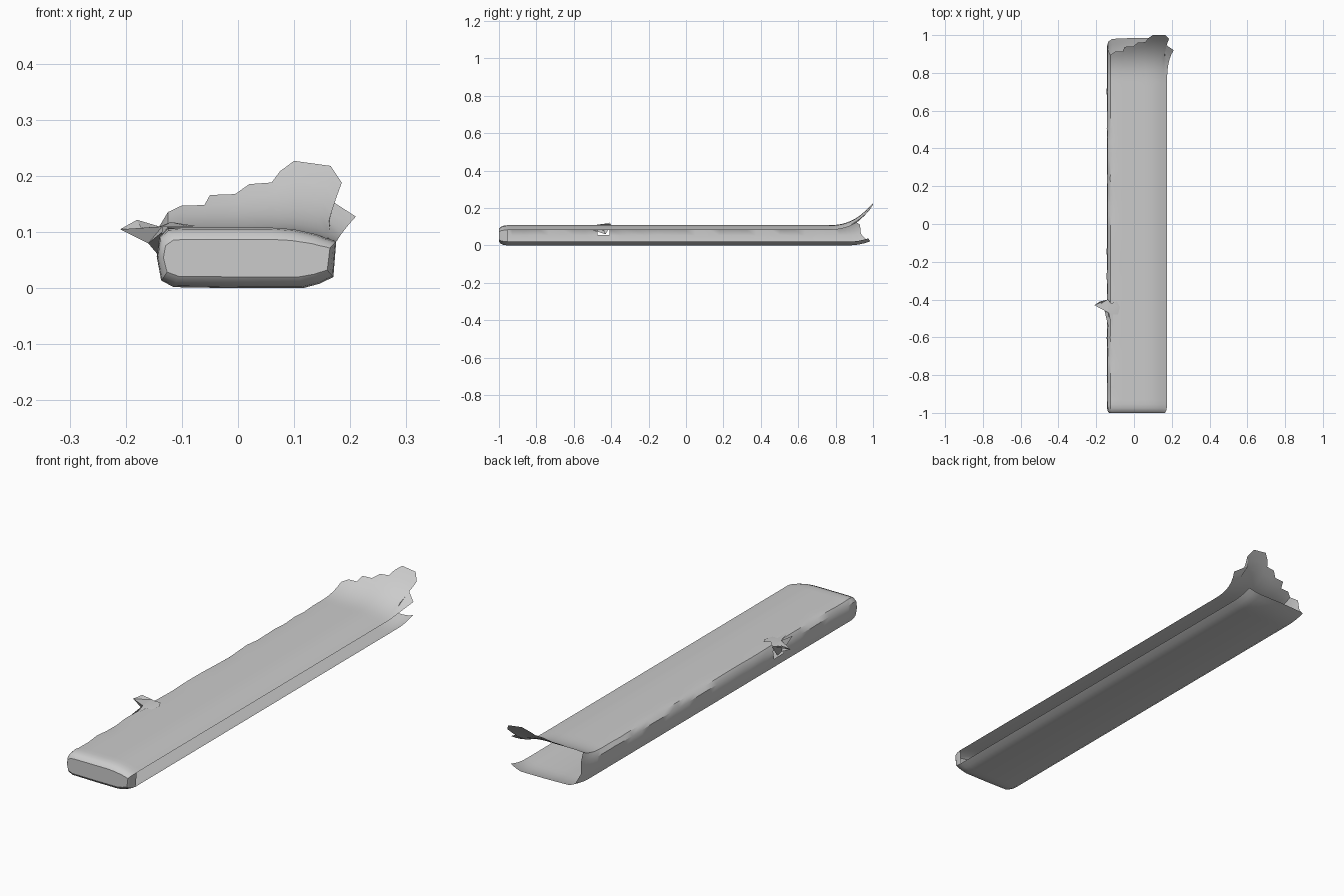
import bpy, bmesh, random
from mathutils import Vector

random.seed(4)
if "Cube" in bpy.data.objects:
    bpy.data.objects.remove(bpy.data.objects["Cube"])

grey = bpy.data.materials.new("plain light grey")
grey.use_nodes = True
grey.diffuse_color = (0.6, 0.6, 0.6, 1)
bsdf = next(n for n in grey.node_tree.nodes if n.type == "BSDF_PRINCIPLED")
bsdf.inputs["Base Color"].default_value = grey.diffuse_color
bsdf.inputs["Roughness"].default_value = 0.7


def finish(bm, name, angle):
    mesh = bpy.data.meshes.new(name)
    bm.to_mesh(mesh)
    bm.free()
    mesh.materials.append(grey)
    obj = bpy.data.objects.new(name, mesh)
    bpy.context.collection.objects.link(obj)
    bpy.ops.object.select_all(action="DESELECT")
    obj.select_set(True)
    bpy.context.view_layer.objects.active = obj
    bpy.ops.object.shade_smooth_by_angle(angle=angle)
    return obj


# Open C-shaped section: x, z, torn end y, sideways flare at the tear
TOP = [(.175, .083, .92, .035), (.165, .087, .955, -.005), (.155, .09, .98, .03),
       (.14, .096, 1, .025), (.1, .105, 1, 0), (.075, .107, .983, 0),
       (.06, .108, .963, 0), (.02, .108, .96, 0), (-.005, .108, .94, 0),
       (-.05, .108, .938, 0), (-.06, .108, .913, 0), (-.1, .108, .912, 0),
       (-.125, .106, .895, 0)]
WALL = [(-.14, .09, .93, 0), (-.144, .055, .935, 0), (-.137, .014, .965, 0)]
FLOOR = [(-.115, .002, .98, 0), (0, 0, .985, 0), (.115, 0, .985, 0),
         (.145, .008, .98, 0), (.17, .02, .975, 0)]
SECTION = TOP + WALL + FLOOR
LEFT_EDGE = len(TOP)
BEND = .7


def lift(i, y):
    """Upward curl of the torn end."""
    top = .122 * max(0, (y - .75) / .25) ** 2.6
    if i < len(TOP):
        return top
    if i == LEFT_EDGE:
        return top * .4
    return .02 * max(0, (y - .87) / .11) ** 2


# Wrapper shell: rounded closed front, long sleeve, curled torn back
bm = bmesh.new()
rows, ys = [], []
front = [(-1, .93, .62), (-.992, .965, .82), (-.975, .99, .95), (-.955, 1, 1)]
body = [-.93 + k * (BEND + .93) / 25 for k in range(26)]
for y, sx, sz in front:
    rows.append([bm.verts.new((.015 + (x - .015) * sx, y, .053 + (z - .053) * sz))
                 for x, z, end, flare in SECTION])
    ys.append(y)
for y in body:
    row = []
    for i, (x, z, end, flare) in enumerate(SECTION):
        wobble = random.uniform(-.004, .002) if abs(i - LEFT_EDGE) < 2 else 0
        row.append(bm.verts.new((x - wobble * .5, y, z + wobble)))
    rows.append(row)
    ys.append(y)
for k in range(1, 11):
    t = k / 10
    row = []
    for i, (x, z, end, flare) in enumerate(SECTION):
        y = BEND + (end - BEND) * t
        row.append(bm.verts.new((x + flare * t ** 4, y, z + lift(i, y))))
    rows.append(row)
    ys.append(BEND + t)

for r, (a, b) in enumerate(zip(rows, rows[1:])):
    for i in range(len(SECTION) - 1):
        # small puncture in the left wall
        if i == LEFT_EDGE and -.52 < ys[r] < -.43:
            continue
        bm.faces.new((a[i], a[i + 1], b[i + 1], b[i]))
    if r < len(front) - 1:
        bm.faces.new((a[-1], a[0], b[0], b[-1]))
bm.faces.new(rows[0])
bmesh.ops.recalc_face_normals(bm, faces=bm.faces[:])
bm.normal_update()
# the sleeve's upper sheet faces up
bm.faces.ensure_lookup_table()
if bm.faces[6 * len(SECTION)].normal.z < 0:
    bmesh.ops.reverse_faces(bm, faces=bm.faces[:])
finish(bm, "wrapper_shell", .6)


def sheet(name, points, faces):
    bm = bmesh.new()
    verts = [bm.verts.new(Vector(p)) for p in points]
    for f in faces:
        bm.faces.new([verts[i] for i in f])
    bmesh.ops.recalc_face_normals(bm, faces=bm.faces[:])
    return finish(bm, name, .4)


# Pointed scrap pulled out of the left edge
sheet("torn_side_spike",
      [(-.21, -.43, .105), (-.18, -.41, .122), (-.14, -.4, .11), (-.135, -.47, .11),
       (-.16, -.44, .08), (-.143, -.43, .06), (-.135, -.55, .1)],
      [(0, 1, 2), (0, 2, 3), (0, 3, 4), (3, 6, 4), (6, 5, 4), (4, 5, 2, 1)])

# Loose scrap lying on the upper sheet beside the spike
sheet("torn_top_scrap",
      [(-.14, -.4, .11), (-.12, -.42, .118), (-.09, -.41, .113), (-.075, -.44, .111),
       (-.085, -.48, .11), (-.11, -.48, .11), (-.11, -.56, .109), (-.135, -.47, .11)],
      [(0, 1, 7), (1, 2, 3, 4), (1, 4, 5), (1, 5, 7), (5, 6, 7)])
